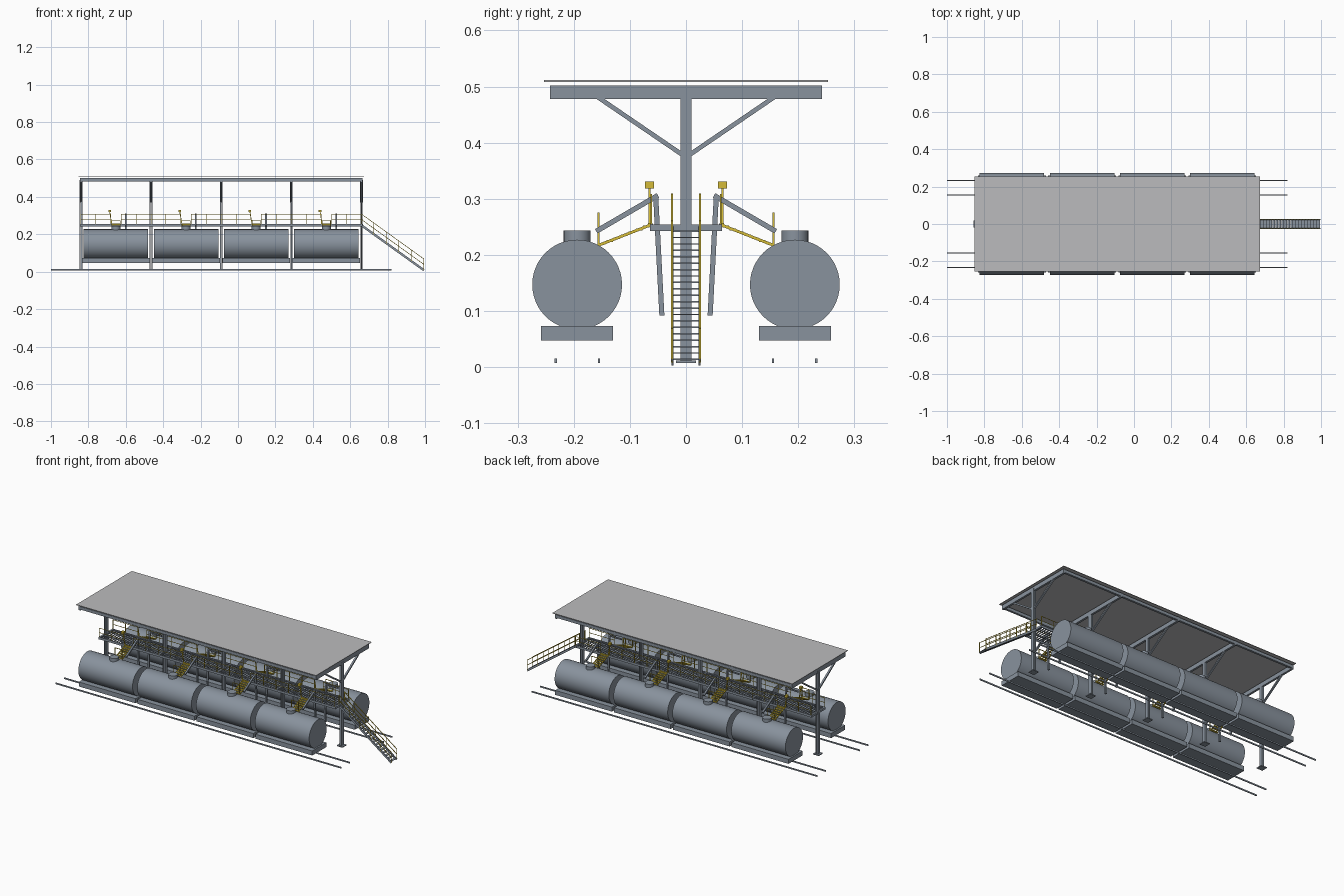
import bpy, bmesh, math
from mathutils import Vector, Matrix

cube = bpy.data.objects.get("Cube")
if cube:
    bpy.data.objects.remove(cube, do_unlink=True)


def material(name, rgb):
    m = bpy.data.materials.new(name)
    m.use_nodes = True
    m.diffuse_color = (*rgb, 1)
    bsdf = next(n for n in m.node_tree.nodes if n.type == 'BSDF_PRINCIPLED')
    bsdf.inputs["Base Color"].default_value = (*rgb, 1)
    return m


STEEL = material("blue grey steel", (0.25, 0.29, 0.34))
ROOF = material("pale grey sheet", (0.50, 0.50, 0.51))
YELLOW = material("safety yellow", (0.66, 0.50, 0.04))

BAY = 0.375
COLUMNS = [-0.84 + BAY * i for i in range(5)]
CARS = [x + BAY / 2 for x in COLUMNS[:4]]
START, END = COLUMNS[0], COLUMNS[-1]
DECK = 0.255


def finish(bm, name, mat, smooth=False):
    bmesh.ops.recalc_face_normals(bm, faces=bm.faces)
    mesh = bpy.data.meshes.new(name)
    bm.to_mesh(mesh)
    bm.free()
    ob = bpy.data.objects.new(name, mesh)
    bpy.context.collection.objects.link(ob)
    mesh.materials.append(mat)
    if smooth:
        bpy.ops.object.select_all(action='DESELECT')
        ob.select_set(True)
        bpy.context.view_layer.objects.active = ob
        bpy.ops.object.shade_smooth_by_angle(angle=math.radians(35))
    return ob


def box(bm, centre, size):
    mat = Matrix.Translation(centre) @ Matrix.Diagonal((*size, 1))
    bmesh.ops.create_cube(bm, size=1, matrix=mat)


def bar(bm, a, b, wide, deep=None):
    """Rectangular bar from a to b."""
    a, b = Vector(a), Vector(b)
    d = b - a
    rot = d.to_track_quat('X', 'Z').to_matrix().to_4x4()
    size = Matrix.Diagonal((d.length, wide, deep or wide, 1))
    bmesh.ops.create_cube(bm, size=1, matrix=Matrix.Translation((a + b) / 2) @ rot @ size)


def cylinder(bm, centre, radius, depth, sides, along_x=False):
    rot = Matrix.Rotation(math.pi / 2, 4, 'Y') if along_x else Matrix()
    bmesh.ops.create_cone(bm, cap_ends=True, segments=sides, radius1=radius, radius2=radius,
                          depth=depth, matrix=Matrix.Translation(centre) @ rot)


# Canopy: columns with foot plates, cross beams, braces, edge beams and roof sheet
bm = bmesh.new()
for x in COLUMNS:
    box(bm, (x, 0, 0.25), (0.005, 0.018, 0.48))
    for s in (-1, 1):
        box(bm, (x + s * 0.006, 0, 0.25), (0.003, 0.02, 0.48))
    box(bm, (x, 0, 0.0095), (0.036, 0.036, 0.005))
finish(bm, "columns", STEEL)

bm = bmesh.new()
for x in COLUMNS:
    box(bm, (x, 0, 0.49), (0.012, 0.484, 0.024))
    for s in (-1, 1):
        bar(bm, (x, 0, 0.374), (x, s * 0.16, 0.483), 0.010, 0.008)
finish(bm, "cross_beams_and_braces", STEEL)

bm = bmesh.new()
for s in (-1, 1):
    box(bm, ((START + END) / 2, s * 0.236, 0.492), (END - START, 0.012, 0.017))
finish(bm, "roof_edge_beams", STEEL)

bm = bmesh.new()
box(bm, ((START + END) / 2, 0, 0.510), (1.528, 0.506, 0.003))
finish(bm, "roof_sheet", ROOF)

# Tracks
bm = bmesh.new()
for s in (-1, 1):
    for y in (0.155, 0.232):
        box(bm, (-0.09, s * y, 0.0115), (1.82, 0.004, 0.008))
finish(bm, "tracks", STEEL)

# Tank cars: chassis, barrel and filling dome
for s, side in ((-1, "front"), (1, "back")):
    for n, x in enumerate(CARS):
        y = s * 0.194
        bm = bmesh.new()
        cylinder(bm, (x, y, 0.147), 0.080, 0.345, 48, True)
        finish(bm, f"{side}_tank_{n + 1}", STEEL, True)
        bm = bmesh.new()
        cylinder(bm, (x, y, 0.231), 0.024, 0.024, 24)
        finish(bm, f"{side}_tank_dome_{n + 1}", STEEL, True)
        bm = bmesh.new()
        box(bm, (x, y, 0.0605), (0.362, 0.128, 0.026))
        finish(bm, f"{side}_chassis_{n + 1}", STEEL)

# Walkway: edge channels and open grating
bm = bmesh.new()
for s in (-1, 1):
    box(bm, ((START + END) / 2, s * 0.061, 0.249), (END - START, 0.004, 0.013))
    box(bm, ((START + END) / 2, s * 0.025, 0.252), (END - START, 0.003, 0.006))
bars = 100
for i in range(bars + 1):
    box(bm, (START + (END - START) * i / bars, 0, 0.2525), (0.005, 0.122, 0.004))
for x in COLUMNS:
    box(bm, (x, 0, 0.2485), (0.010, 0.128, 0.012))
finish(bm, "walkway_grating", STEEL)

# Walkway railing, left open at each gangway
OPEN = 0.028
bm = bmesh.new()
for s in (-1, 1):
    y = s * 0.062
    for c in CARS:
        for e in (-1, 1):
            near, far = c + e * OPEN, c + e * BAY / 2
            for z in (0.281, 0.307):
                bar(bm, (near, y, z), (far, y, z), 0.0022)
            for x in (near, (near + far) / 2, far):
                bar(bm, (x, y, DECK), (x, y, 0.308), 0.0026)
finish(bm, "walkway_railing", YELLOW)

# Folding gangways down to the tank domes
for s, side in ((-1, "front"), (1, "back")):
    bm = bmesh.new()
    for c in CARS:
        top, low = Vector((c, s * 0.064, 0.253)), Vector((c, s * 0.156, 0.217))
        for e in (-1, 1):
            off = Vector((e * 0.022, 0, 0))
            bar(bm, top + off, low + off, 0.003, 0.005)
            bar(bm, low + off, low + off + Vector((0, 0, 0.058)), 0.0028)
        steps = 7
        for i in range(steps):
            box(bm, top.lerp(low, (i + 0.5) / steps), (0.044, 0.0115, 0.003))
        hoop = low + Vector((0, 0, 0.057))
        bar(bm, hoop - Vector((0.022, 0, 0)), hoop + Vector((0.022, 0, 0)), 0.0028)
        # Counterweight on its lever
        x = c - 0.034
        bar(bm, (c - 0.022, s * 0.065, 0.252), (x, s * 0.065, 0.322), 0.004)
        box(bm, (x, s * 0.065, 0.3245), (0.014, 0.016, 0.013))
        bar(bm, (c - 0.024, s * 0.065, 0.254), (c + 0.024, s * 0.065, 0.254), 0.005)
    finish(bm, f"{side}_gangways", YELLOW)

# Loading arms: drop pipe and swinging arm
for s, side in ((-1, "front"), (1, "back")):
    bm = bmesh.new()
    for c in CARS:
        x = c + 0.052
        bar(bm, (x, s * 0.043, 0.092), (x, s * 0.054, 0.305), 0.009)
        bar(bm, (x, s * 0.050, 0.306), (x, s * 0.160, 0.242), 0.009)
    finish(bm, f"{side}_loading_arms", STEEL)

# Access stair with treads and handrails
HEAD, FOOT = Vector((END, 0, 0.248)), Vector((0.994, 0, 0.008))
bm = bmesh.new()
for s in (-1, 1):
    off = Vector((0, s * 0.024, 0))
    bar(bm, HEAD + off, FOOT + off, 0.003, 0.012)
treads = 21
for i in range(treads):
    box(bm, HEAD.lerp(FOOT, (i + 0.5) / treads), (0.015, 0.046, 0.0025))
finish(bm, "access_stair", STEEL)

bm = bmesh.new()
posts = 6
for s in (-1, 1):
    off = Vector((0, s * 0.025, 0))
    for h in (0.031, 0.060):
        up = off + Vector((0, 0, h))
        bar(bm, HEAD + up, FOOT + up, 0.003)
    for i in range(posts):
        p = HEAD.lerp(FOOT, i / (posts - 1)) + off
        bar(bm, p, p + Vector((0, 0, 0.061)), 0.003)
finish(bm, "stair_handrails", YELLOW)
